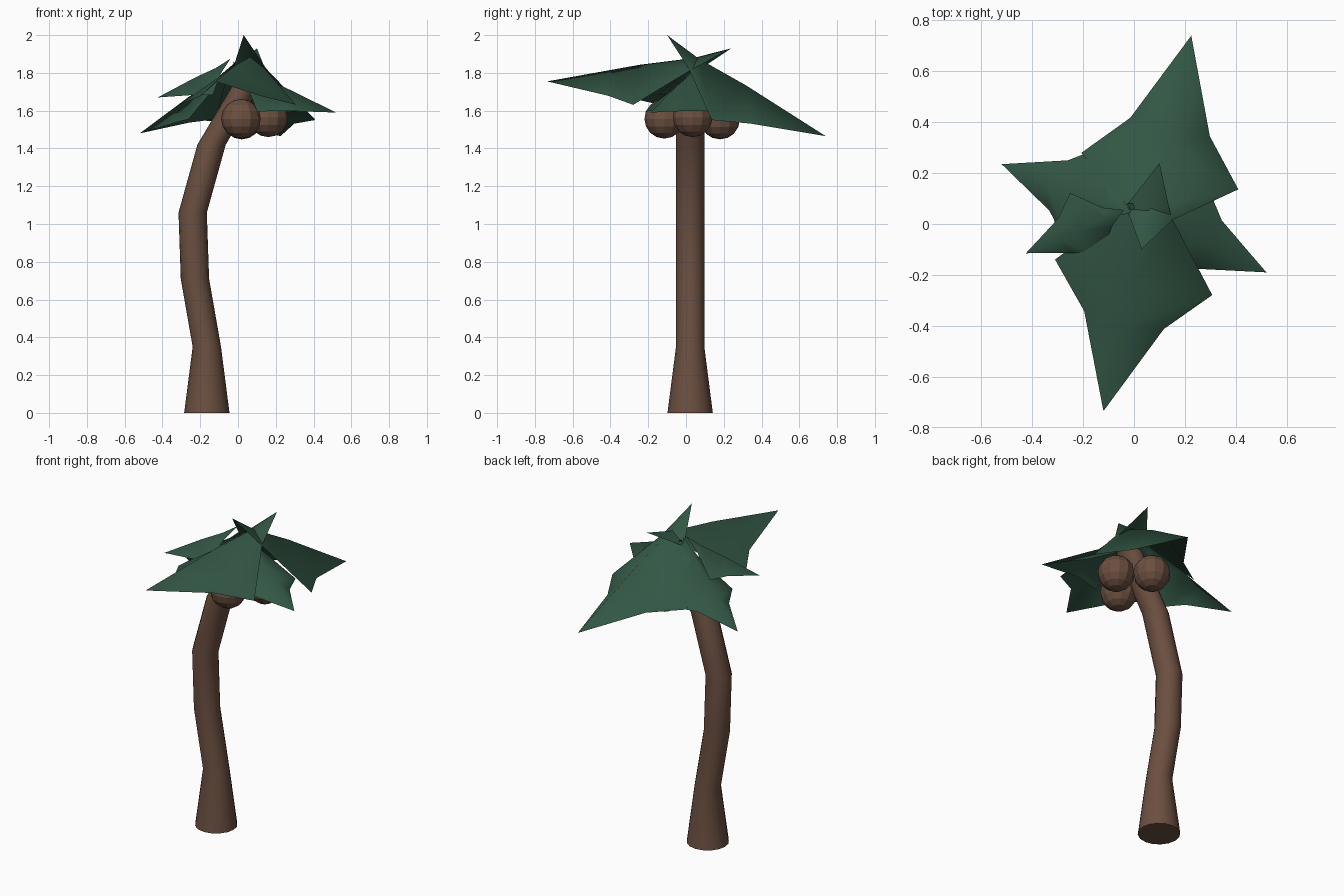
import bpy, bmesh, math
from mathutils import Vector

if "Cube" in bpy.data.objects:
    bpy.data.objects.remove(bpy.data.objects["Cube"])


def material(name, color):
    m = bpy.data.materials.new(name)
    m.diffuse_color = (*color, 1)
    m.use_nodes = True
    m.node_tree.nodes["Principled BSDF"].inputs["Base Color"].default_value = m.diffuse_color
    return m


BROWN = material("bark_brown", (0.147, 0.078, 0.051))
GREEN = material("leaf_green", (0.032, 0.093, 0.058))


def finish(bm, name, mat):
    mesh = bpy.data.meshes.new(name)
    bm.to_mesh(mesh)
    bm.free()
    mesh.materials.append(mat)
    ob = bpy.data.objects.new(name, mesh)
    bpy.context.collection.objects.link(ob)
    return ob


# Trunk: horizontal rings (x, z, radius) lofted along a bent path
SIDES, TRUNK_Y = 16, 0.022
path = [(-0.165, 0, 0.12), (-0.165, 0.35, 0.075), (-0.228, 0.71, 0.075),
        (-0.24, 1.06, 0.075), (-0.14, 1.42, 0.075), (0.05, 1.74, 0.075)]
bm = bmesh.new()
rings = []
for x, z, r in path:
    angles = [2 * math.pi * i / SIDES for i in range(SIDES)]
    rings.append([bm.verts.new((x + r * math.cos(a), TRUNK_Y + r * math.sin(a), z))
                  for a in angles])
for lo, hi in zip(rings, rings[1:]):
    for i in range(SIDES):
        j = (i + 1) % SIDES
        bm.faces.new((lo[i], lo[j], hi[j], hi[i])).smooth = True
bm.faces.new(rings[0][::-1])
bm.faces.new(rings[-1])
finish(bm, "trunk", BROWN)

# Coconuts: faceted spheres under the crown
for i, pos in enumerate([(0.015, -0.115, 1.557), (0.16, 0.035, 1.565), (0.02, 0.18, 1.553)]):
    bm = bmesh.new()
    bmesh.ops.create_uvsphere(bm, u_segments=12, v_segments=8, radius=0.105)
    bmesh.ops.translate(bm, verts=bm.verts, vec=pos)
    finish(bm, f"coconut_{i + 1}", BROWN)

# Leaf cross rows: (along, half width, edge drop, ridge drop) per unit of leaf length
ROWS = [(0.21, 0.09, 0.077, 0.015), (0.498, 0.312, 0.212, 0.0), (0.657, 0.158, 0.136, 0.0)]


def leaf(name, tail, tip):
    """Folded leaf blade running from its raised tail to its tip."""
    tail, tip = Vector(tail), Vector(tip)
    along = tip - tail
    size = along.length
    side = along.cross(Vector((0, 0, 1))).normalized()
    up = side.cross(along).normalized()
    bm = bmesh.new()
    start, end = bm.verts.new(tail), bm.verts.new(tip)
    rows = []
    for u, half, drop, ridge in ROWS:
        rows.append([bm.verts.new(tail + along * u + (side * s * half - up * d) * size)
                     for s, d in ((-1, drop), (0, ridge), (1, drop))])
    for k in (0, 1):
        bm.faces.new((start, rows[0][k + 1], rows[0][k]))
        for a, b in zip(rows, rows[1:]):
            bm.faces.new((a[k], a[k + 1], b[k + 1], b[k]))
        bm.faces.new((rows[-1][k], rows[-1][k + 1], end))
    bmesh.ops.recalc_face_normals(bm, faces=bm.faces)
    bm.normal_update()
    if sum(f.normal.z for f in bm.faces) < 0:
        bmesh.ops.reverse_faces(bm, faces=bm.faces)
    for f in bm.faces:
        f.smooth = True
    finish(bm, name, GREEN)


leaf("front_leaf", (0.10, 0.24, 1.93), (-0.12, -0.735, 1.755))
leaf("back_leaf", (0.03, -0.10, 2.0), (0.225, 0.74, 1.465))
leaf("right_leaf", (-0.03, 0.08, 1.86), (0.52, -0.19, 1.59))
leaf("left_leaf", (-0.01, 0.045, 1.86), (-0.52, 0.235, 1.48))
leaf("small_left_leaf", (-0.04, 0.055, 1.875), (-0.425, -0.115, 1.67))
